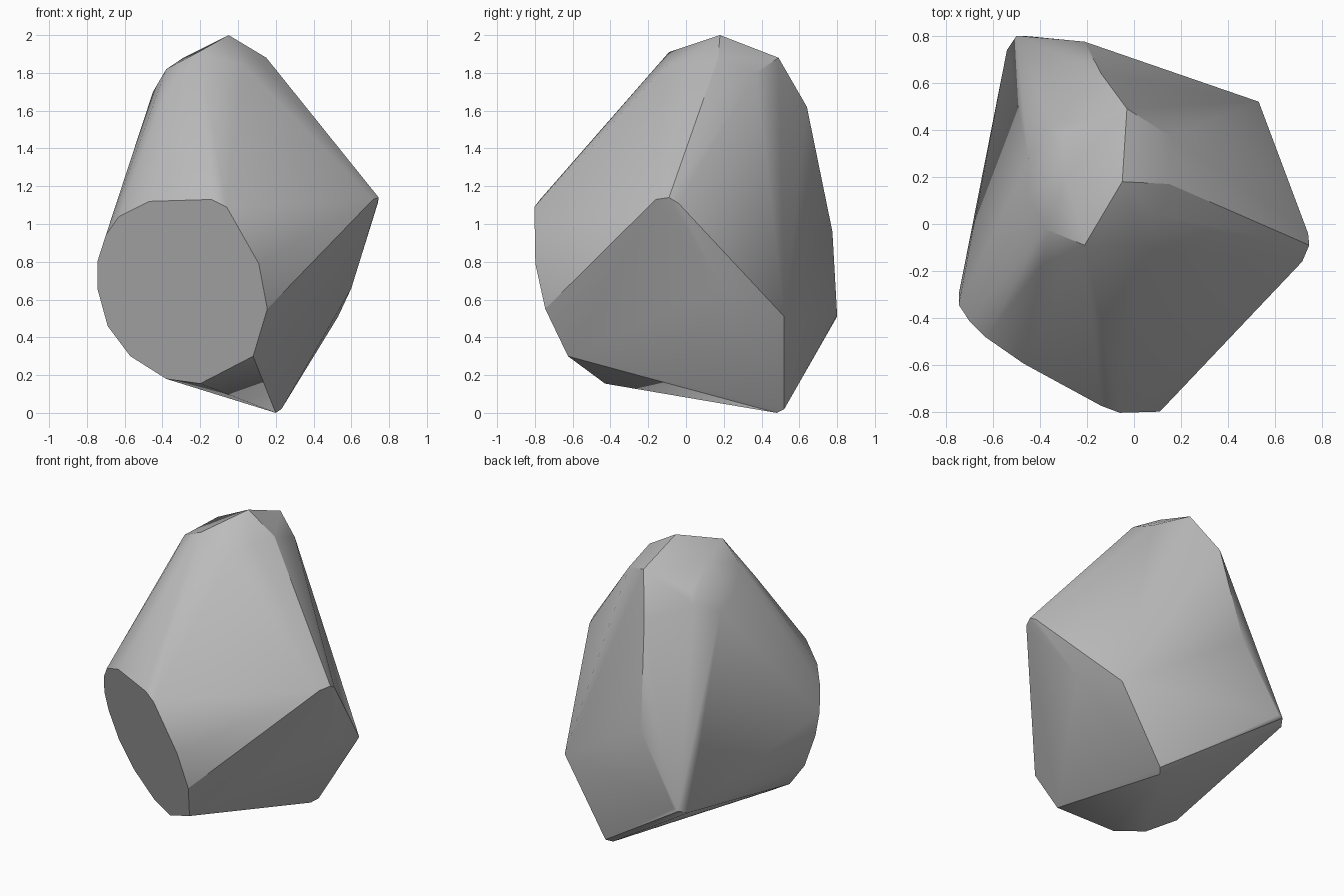
import bpy
import bmesh
import math
from mathutils import Vector

# Remove the default cube only
default_cube = bpy.data.objects.get("Cube")
if default_cube:
    bpy.data.objects.remove(default_cube, do_unlink=True)


def make_material(name, value):
    """Plain grey material, same colour in viewport and render."""
    material = bpy.data.materials.new(name)
    material.use_nodes = True
    colour = (value, value, value, 1)
    material.diffuse_color = colour
    shader = next(node for node in material.node_tree.nodes if node.type == "BSDF_PRINCIPLED")
    shader.inputs["Base Color"].default_value = colour
    return material


def front_plane(x, z):
    """Point of the flat, tilted front facet above the given x and z."""
    return Vector((x, -0.87 - 0.535 * x - 0.32 * (z - 1.2), z))


def hull_object(name, points, material, sharp_angle):
    """Convex stone through the given corners, sharp edges kept."""
    bm = bmesh.new()
    for point in points:
        bm.verts.new(point)
    result = bmesh.ops.convex_hull(bm, input=bm.verts[:])
    # Drop corners that ended up inside the hull
    loose = [vert for vert in bm.verts if not vert.link_faces]
    bmesh.ops.delete(bm, geom=loose, context="VERTS")
    bmesh.ops.recalc_face_normals(bm, faces=bm.faces[:])
    # Merge nearly coplanar triangles into facets
    bmesh.ops.dissolve_limit(bm, angle_limit=math.radians(2),
                             verts=bm.verts[:], edges=bm.edges[:])
    mesh = bpy.data.meshes.new(name)
    bm.to_mesh(mesh)
    bm.free()
    mesh.materials.append(material)
    stone = bpy.data.objects.new(name, mesh)
    bpy.context.collection.objects.link(stone)
    bpy.ops.object.select_all(action="DESELECT")
    stone.select_set(True)
    bpy.context.view_layer.objects.active = stone
    bpy.ops.object.shade_smooth_by_angle(angle=math.radians(sharp_angle))
    return stone


# Rounded outline of the front facet (x, z)
front_rim = [
    (-.47, 1.12), (-.14, 1.13), (-.06, 1.09), (.11, .79), (.155, .55),
    (.08, .3), (-.2, .155), (-.38, .18), (-.57, .3), (-.69, .46),
    (-.745, .66), (-.745, .8), (-.7, .94), (-.63, 1.04),
]

# Blunt corner at the side
side_corner = [(.74, -.04, 1.11), (.745, -.09, 1.14), (.715, -.16, 1.13)]

# Lower foot and the slanted back facet
foot = [(.2, .48, 0), (.23, .52, .02)]
back_facet = [
    (.53, .52, .51), (.6, .19, .66), (-.21, .775, .96),
    (-.47, .8, .52), (-.5, .8, .51), (-.54, .74, .49),
]

# Worn crown around the peak
crown = [
    (-.05, .18, 2), (-.21, -.09, 1.91), (-.32, -.12, 1.77), (-.39, -.17, 1.68),
    (-.38, -.02, 1.82), (-.45, .13, 1.7), (-.45, .28, 1.62), (-.35, .41, 1.7),
    (-.29, .2, 1.88), (-.3, .38, 1.76), (-.14, .64, 1.62), (-.08, .54, 1.78),
    (-.03, .49, 1.88), (.16, .37, 1.8), (.15, .17, 1.88), (.1, .04, 1.87),
    (.03, -.1, 1.84),
]

corners = [front_plane(x, z) for x, z in front_rim]
corners += side_corner + foot + back_facet + crown
hull_object("faceted_rock", corners, make_material("stone grey", .5), 30)
